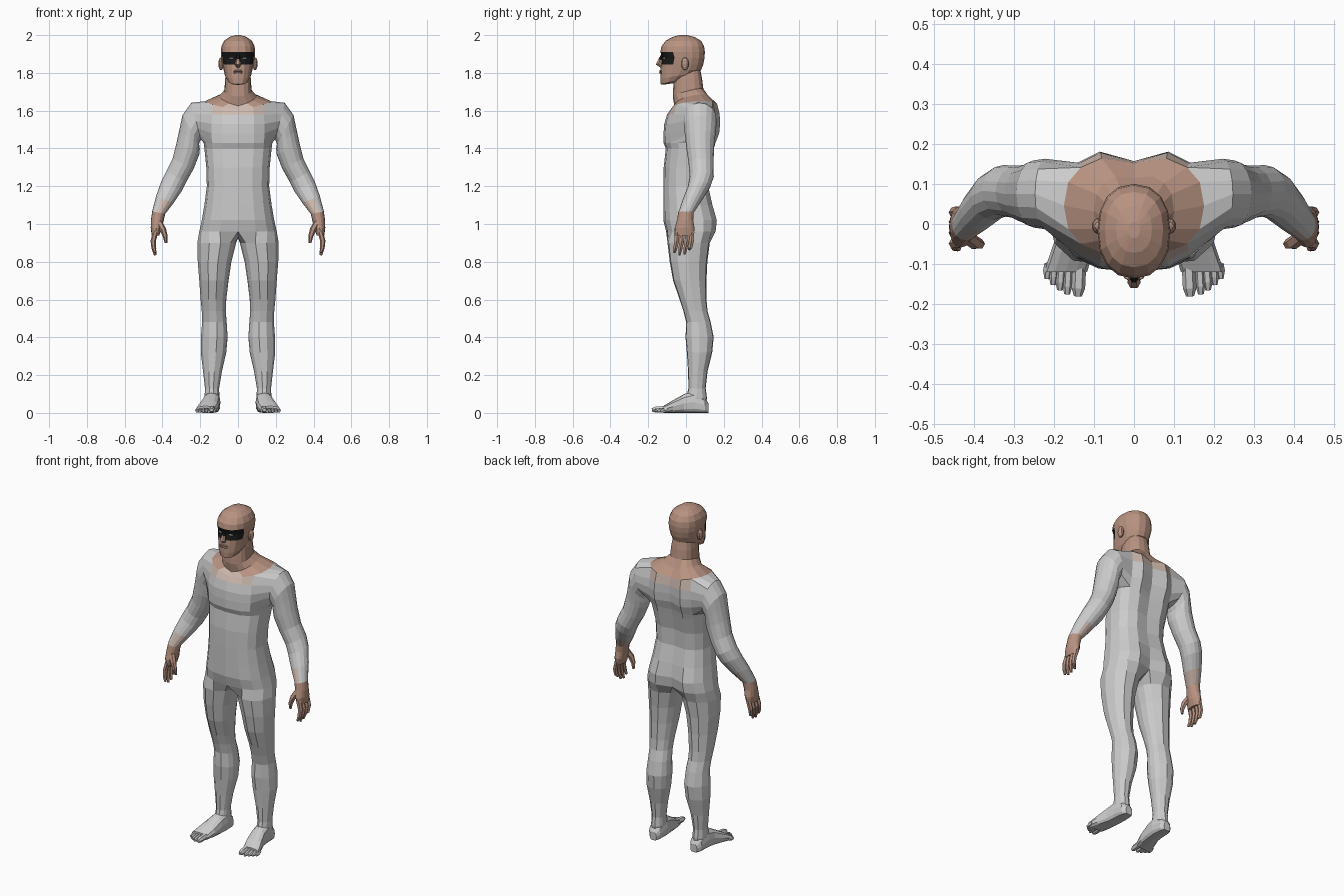
import bpy, bmesh, math
from mathutils import Vector

if "Cube" in bpy.data.objects:
    bpy.data.objects.remove(bpy.data.objects["Cube"])


def material(name, rgb):
    m = bpy.data.materials.new(name)
    m.diffuse_color = (*rgb, 1)
    m.use_nodes = True
    m.node_tree.nodes["Principled BSDF"].inputs["Base Color"].default_value = m.diffuse_color
    return m


GREY = material("suit_grey", (0.8, 0.8, 0.8))
SKIN = material("skin", (0.48, 0.29, 0.22))
BLEND = material("skin_edge", (0.62, 0.49, 0.43))
BLACK = material("mask_black", (0.01, 0.01, 0.01))
WHITE = material("eye_white", (0.8, 0.8, 0.8))
N = 8  # columns in half a body ring


def finish(name, bm, mats=(), paint=None, mirror=True):
    bmesh.ops.delete(bm, geom=[v for v in bm.verts if not v.link_faces], context='VERTS')
    bmesh.ops.recalc_face_normals(bm, faces=bm.faces)
    if paint:
        for f in bm.faces:
            f.material_index = paint(f.calc_center_median())
    me = bpy.data.meshes.new(name)
    bm.to_mesh(me)
    bm.free()
    for m in mats:
        me.materials.append(m)
    ob = bpy.data.objects.new(name, me)
    bpy.context.collection.objects.link(ob)
    if mirror:
        ob.modifiers.new("mirror", 'MIRROR')
    return ob


def half_ring(bm, z, w, yf, yb, tilt=0, lift=0, groove=0, e=0.8):
    """Half cross-section from front centre round the side to back centre."""
    ring, mid, d = [], (yf + yb) / 2, (yb - yf) / 2
    for i in range(N + 1):
        c, s = math.cos(math.pi * i / N), math.sin(math.pi * i / N)
        f = -math.copysign(abs(c) ** e, c)
        x = 0 if i in (0, N) else w * s ** e
        y = mid + f * d - (groove if i == N else 0)
        ring.append(bm.verts.new((x, y, z + tilt * f + lift * s)))
    return ring


def bridge(bm, a, b, closed=True):
    n = len(a)
    for i in range(n if closed else n - 1):
        j = (i + 1) % n
        bm.faces.new((a[i], a[j], b[j], b[i]))


def tube(bm, pts, radii, sides=6, flat=1.0):
    """Capped tube through a few points."""
    pts = [Vector(p) for p in pts]
    prev = None
    for k, p in enumerate(pts):
        d = (pts[min(k + 1, len(pts) - 1)] - pts[max(k - 1, 0)]).normalized()
        u = d.cross(Vector((1, 0, 0))).normalized()
        v = d.cross(u)
        ring = []
        for i in range(sides):
            a = 2 * math.pi * (i + 0.5) / sides
            ring.append(bm.verts.new(p + radii[k] * (u * math.cos(a) * flat + v * math.sin(a))))
        if prev:
            bridge(bm, prev, ring)
        else:
            bm.faces.new(ring)
        prev = ring
    bm.faces.new(prev)


def ball(bm, loc, scale, u=10, v=6):
    vs = bmesh.ops.create_uvsphere(bm, u_segments=u, v_segments=v, radius=1)["verts"]
    for p in vs:
        p.co = Vector(loc) + Vector([a * b for a, b in zip(p.co, scale)])


# Torso and neck: z, half width, front y, back y, tilt, side lift, spine groove
torso = [(.96, .205, -.105, .165, 0, 0, .035), (1.02, .192, -.12, .172, 0, 0, .035),
         (1.10, .178, -.12, .148, 0, 0, .015), (1.20, .165, -.12, .125, 0, 0, .015),
         (1.30, .168, -.118, .13, 0, 0, .02), (1.40, .178, -.107, .155, 0, 0, .025),
         (1.43, .182, -.119, .165, 0, 0, .03), (1.48, .185, -.119, .185, 0, 0, .035),
         (1.53, .185, -.115, .19, 0, 0, .035), (1.58, .18, -.1, .187, 0, 0, .03),
         (1.615, .175, -.08, .172, .01, .035, .02), (1.645, .1, -.062, .125, .02, .035, .01),
         (1.695, .072, -.07, .092, .02, .01, 0), (1.77, .068, -.065, .085, 0, 0, 0),
         (1.82, .06, -.06, .075, 0, 0, 0)]
bm = bmesh.new()
rows = [half_ring(bm, *r) for r in torso]
for r in range(len(rows) - 1):
    for c in range(N):
        if not (6 <= r < 10 and 2 <= c < 6):  # leave the shoulder open
            bm.faces.new((rows[r][c], rows[r][c + 1], rows[r + 1][c + 1], rows[r + 1][c]))

# Leg: z, outer x, inner x, front y, back y
legs = [(.90, .215, .01, -.1, .128), (.80, .213, .035, -.088, .115), (.70, .205, .05, -.07, .11),
        (.60, .198, .062, -.035, .11), (.54, .192, .065, -.015, .115), (.48, .19, .06, 0, .132),
        (.40, .196, .055, -.004, .148), (.32, .197, .062, .003, .14), (.22, .185, .085, .01, .115),
        (.13, .175, .1, .012, .105), (.08, .177, .098, 0, .112), (.03, .17, .105, .01, .105)]
crotch = [bm.verts.new((0, y, z)) for y, z in ((.065, .93), (0, .925), (-.06, .925))]
prev = rows[0] + crotch
angles = [-45 + 33.75 * i for i in range(9)] + [247.5, 270, 292.5]
for z, xo, xi, yf, yb in legs:
    ring = []
    for a in map(math.radians, angles):
        ring.append(bm.verts.new(((xo + xi) / 2 + (xo - xi) / 2 * math.sin(a),
                                  (yf + yb) / 2 - (yb - yf) / 2 * math.cos(a), z)))
    bridge(bm, prev, ring)
    prev = ring
bm.faces.new(prev)

# Arm and palm: centre, outward radius, depth radius, outward direction x z
arms = [(.222, .075, 1.545, .1, .088, .25, .97), (.25, .075, 1.50, .088, .084, .5, .87),
        (.256, .075, 1.45, .075, .078, .72, .69), (.265, .075, 1.40, .068, .073, .88, .47),
        (.29, .08, 1.32, .062, .066, .9, .43), (.327, .083, 1.25, .06, .064, .88, .47),
        (.352, .07, 1.20, .06, .06, .9, .43), (.387, .035, 1.13, .05, .052, .93, .37),
        (.42, 0, 1.06, .035, .041, .98, .2), (.427, -.005, 1.02, .034, .043, 1, 0),
        (.432, -.007, .98, .03, .052, 1, 0), (.437, -.008, .94, .02, .05, 1, 0)]
prev = ([rows[10][c] for c in (4, 5, 6)] + [rows[r][6] for r in (9, 8, 7)]
        + [rows[6][c] for c in (6, 5, 4, 3, 2)] + [rows[r][2] for r in (7, 8, 9)]
        + [rows[10][c] for c in (2, 3)])
for x, y, z, ru, ry, ux, uz in arms:
    ring = []
    for k in range(16):
        a = math.pi * k / 8
        ring.append(bm.verts.new((x + ux * ru * math.cos(a), y + ry * math.sin(a),
                                  z + uz * ru * math.cos(a))))
    bridge(bm, prev, ring)
    prev = ring
bm.faces.new(prev)


def body_paint(p):
    if (p.z > 1.625 and p.x < .14) or (p.x > .3 and p.z < 1.05):
        return 1
    if (p.z > 1.585 and p.x < .15) or (p.x > .3 and p.z < 1.1):
        return 2
    return 0


finish("body", bm, (GREY, SKIN, BLEND), body_paint)

# Fingers and thumb
bm = bmesh.new()
for y, tip in ((-.046, .848), (-.019, .835), (.008, .84), (.032, .865)):
    tube(bm, [(.436, y, .96), (.449, y - .003, .91), (.447, y - .01, .875), (.438, y - .016, tip)],
         [.014, .014, .012, .007])
tube(bm, [(.42, -.03, 1.01), (.397, -.047, .97), (.385, -.05, .935), (.381, -.046, .9)],
     [.018, .017, .013, .007])
finish("fingers", bm, (SKIN,))

# Feet: y, centre x, half width, height
bm = bmesh.new()
prev = None
for y, cx, hw, h in ((.12, .135, .022, .05), (.1, .137, .038, .08), (.04, .137, .044, .115),
                     (-.01, .142, .045, .1), (-.07, .155, .053, .066), (-.12, .171, .054, .036)):
    ring = []
    for k in range(12):
        c, s = math.cos(math.pi * k / 6), math.sin(math.pi * k / 6)
        z = h / 2 * (1 + math.copysign(abs(s) ** .7, s))
        x = cx + hw * math.copysign(abs(c) ** (.5 if s < 0 else 1), c)
        ring.append(bm.verts.new((x, y, z)))
    if prev:
        bridge(bm, prev, ring)
    else:
        bm.faces.new(ring)
    prev = ring
bm.faces.new(prev)
finish("feet", bm)

# Toes
bm = bmesh.new()
for x, tip, r in ((.136, -.18, .017), (.163, -.175, .012), (.181, -.165, .012),
                  (.198, -.152, .011), (.213, -.137, .011)):
    tube(bm, [(x, -.1, r + .006), (x + .003, tip + .02, r + .001), (x + .004, tip, r - .002)],
         [r, r, r * .6])
finish("toes", bm)

# Head with painted eye mask
head = [(1.742, .03, -.125, -.05, .005), (1.755, .052, -.134, 0, .015), (1.785, .069, -.136, .055, .015),
        (1.815, .076, -.135, .08, 0), (1.845, .083, -.132, .092, 0), (1.88, .089, -.124, .098, 0),
        (1.91, .091, -.136, .1, 0), (1.94, .088, -.13, .096, 0), (1.97, .073, -.108, .08, 0),
        (1.99, .045, -.072, .045, 0), (2.0, .015, -.035, .005, 0)]
bm = bmesh.new()
rows = [half_ring(bm, *r, e=.88) for r in head]
for a, b in zip(rows, rows[1:]):
    bridge(bm, a, b, closed=False)
bm.faces.new(rows[0])
bm.faces.new(rows[-1])
finish("head", bm, (SKIN, BLACK), lambda p: int(1.845 < p.z < 1.91 and p.y < -.05))

# Nose and lips
bm = bmesh.new()
tube(bm, [(0, -.122, 1.9), (0, -.137, 1.87), (0, -.146, 1.848), (0, -.128, 1.835)],
     [.008, .011, .017, .012])
finish("nose", bm, (SKIN, BLACK), lambda p: int(p.z > 1.87), mirror=False)
bm = bmesh.new()
for z in (1.801, 1.81):
    ball(bm, (0, -.132, z), (.026, .01, .006))
finish("lips", bm, (SKIN,), mirror=False)

# Ears and eyes
bm = bmesh.new()
ball(bm, (.09, -.005, 1.848), (.015, .02, .034))
finish("ears", bm, (SKIN,))
bm = bmesh.new()
ball(bm, (.034, -.112, 1.877), (.013, .012, .006))
finish("eyes", bm, (WHITE,))
